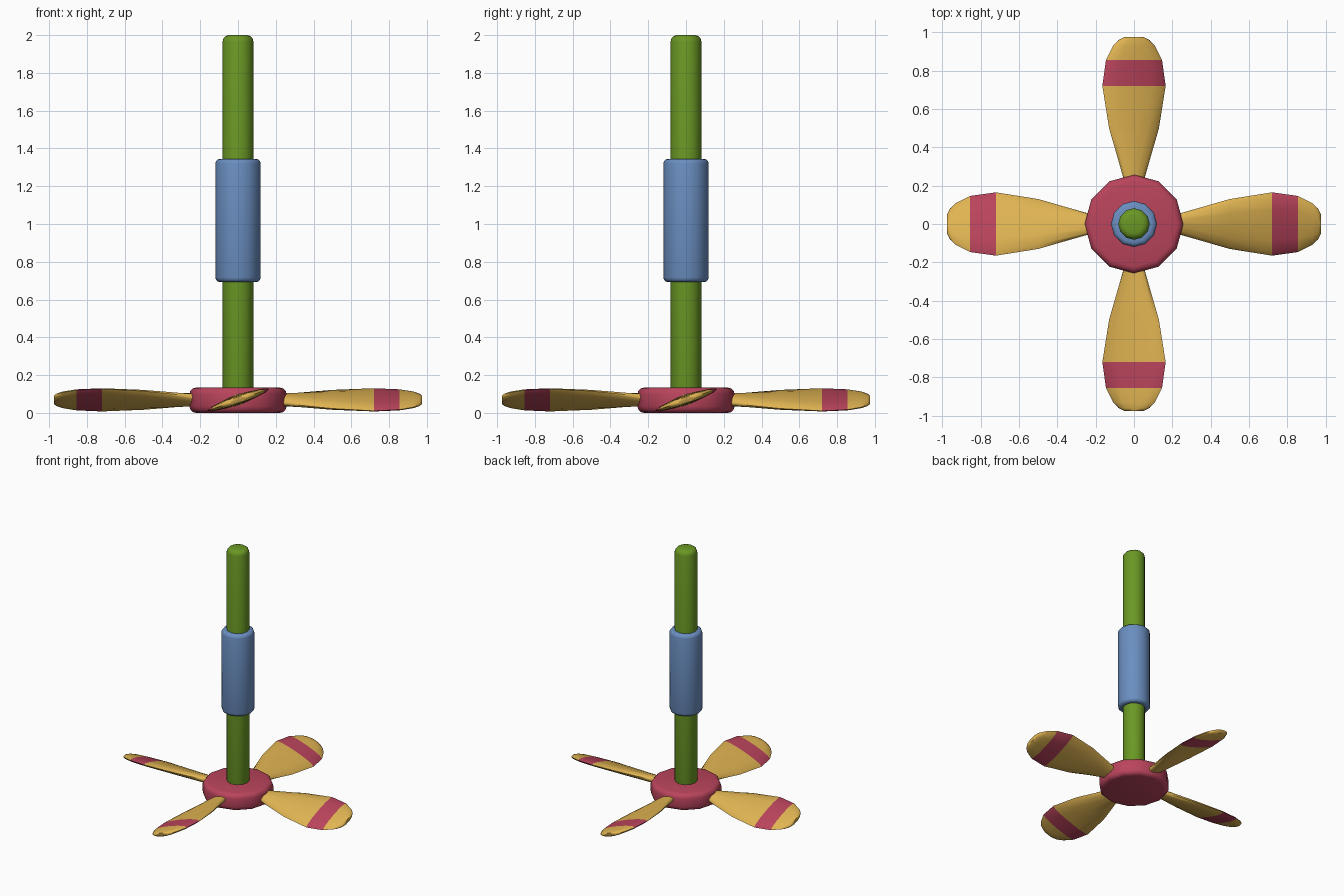
import bpy, bmesh, math
from mathutils import Matrix, Vector

if "Cube" in bpy.data.objects:
    bpy.data.objects.remove(bpy.data.objects["Cube"])


def material(name, r, g, b):
    lin = [((c / 255 + 0.055) / 1.055) ** 2.4 for c in (r, g, b)]
    m = bpy.data.materials.new(name)
    m.diffuse_color = (*lin, 1)
    m.use_nodes = True
    m.node_tree.nodes["Principled BSDF"].inputs["Base Color"].default_value = m.diffuse_color
    return m


GREEN = material("green", 106, 152, 36)
BLUE = material("blue", 106, 142, 192)
RED = material("red", 186, 68, 92)
YELLOW = material("yellow", 224, 180, 82)


def loft(name, rings, mats, stripe=None, smooth_angle=60):
    """Skin a list of vertex rings, cap both ends; stripe = index of the second-colour band."""
    bm = bmesh.new()
    loops = [[bm.verts.new(p) for p in ring] for ring in rings]
    n = len(loops[0])
    for k in range(len(loops) - 1):
        a, b = loops[k], loops[k + 1]
        for i in range(n):
            j = (i + 1) % n
            f = bm.faces.new((a[i], a[j], b[j], b[i]))
            f.material_index = 1 if k == stripe else 0
    bm.faces.new(loops[0][::-1])
    bm.faces.new(loops[-1])
    bmesh.ops.recalc_face_normals(bm, faces=bm.faces[:])
    me = bpy.data.meshes.new(name)
    bm.to_mesh(me)
    bm.free()
    for m in mats:
        me.materials.append(m)
    ob = bpy.data.objects.new(name, me)
    bpy.context.collection.objects.link(ob)
    bpy.context.view_layer.objects.active = ob
    bpy.ops.object.select_all(action='DESELECT')
    ob.select_set(True)
    bpy.ops.object.shade_smooth_by_angle(angle=math.radians(smooth_angle))
    return ob


def rod(name, radius, z0, z1, bevel, mat, sides=12, steps=3):
    """Upright cylinder with rounded rims."""
    arc = [math.pi / 2 * i / steps for i in range(steps + 1)]
    prof = [(radius - bevel + bevel * math.sin(t), z0 + bevel - bevel * math.cos(t)) for t in arc]
    prof += [(radius - bevel + bevel * math.cos(t), z1 - bevel + bevel * math.sin(t)) for t in arc]
    rings = [[(r * math.cos(2 * math.pi * i / sides), r * math.sin(2 * math.pi * i / sides), z)
              for i in range(sides)] for r, z in prof]
    return loft(name, rings, [mat])


# Shaft, grip sleeve and hub
rod("shaft", 0.082, 0.05, 2.0, 0.035, GREEN)
rod("grip_sleeve", 0.12, 0.692, 1.345, 0.025, BLUE)
rod("hub", 0.257, 0.0, 0.134, 0.035, RED)

# Blade sections: distance from axis, half width, half thickness
SECTIONS = [(0.18, 0.050, 0.030), (0.25, 0.062, 0.030), (0.50, 0.138, 0.027),
            (0.72, 0.175, 0.023), (0.855, 0.155, 0.023), (0.93, 0.115, 0.022),
            (0.96, 0.085, 0.019), (0.974, 0.055, 0.014)]
PITCH = math.radians(19.5)
SIDES = 12

# Four pitched blades, each with a painted band
for q, label in enumerate(("right", "back", "left", "front")):
    turn = Matrix.Rotation(q * math.pi / 2, 4, 'Z')
    tilt = Matrix.Rotation(PITCH, 4, 'X')
    place = Matrix.Translation((0, 0, 0.069)) @ turn @ tilt
    rings = [[place @ Vector((d, w * math.cos(2 * math.pi * i / SIDES),
                              t * math.sin(2 * math.pi * i / SIDES)))
              for i in range(SIDES)] for d, w, t in SECTIONS]
    loft("blade_" + label, rings, [YELLOW, RED], stripe=3, smooth_angle=65)
